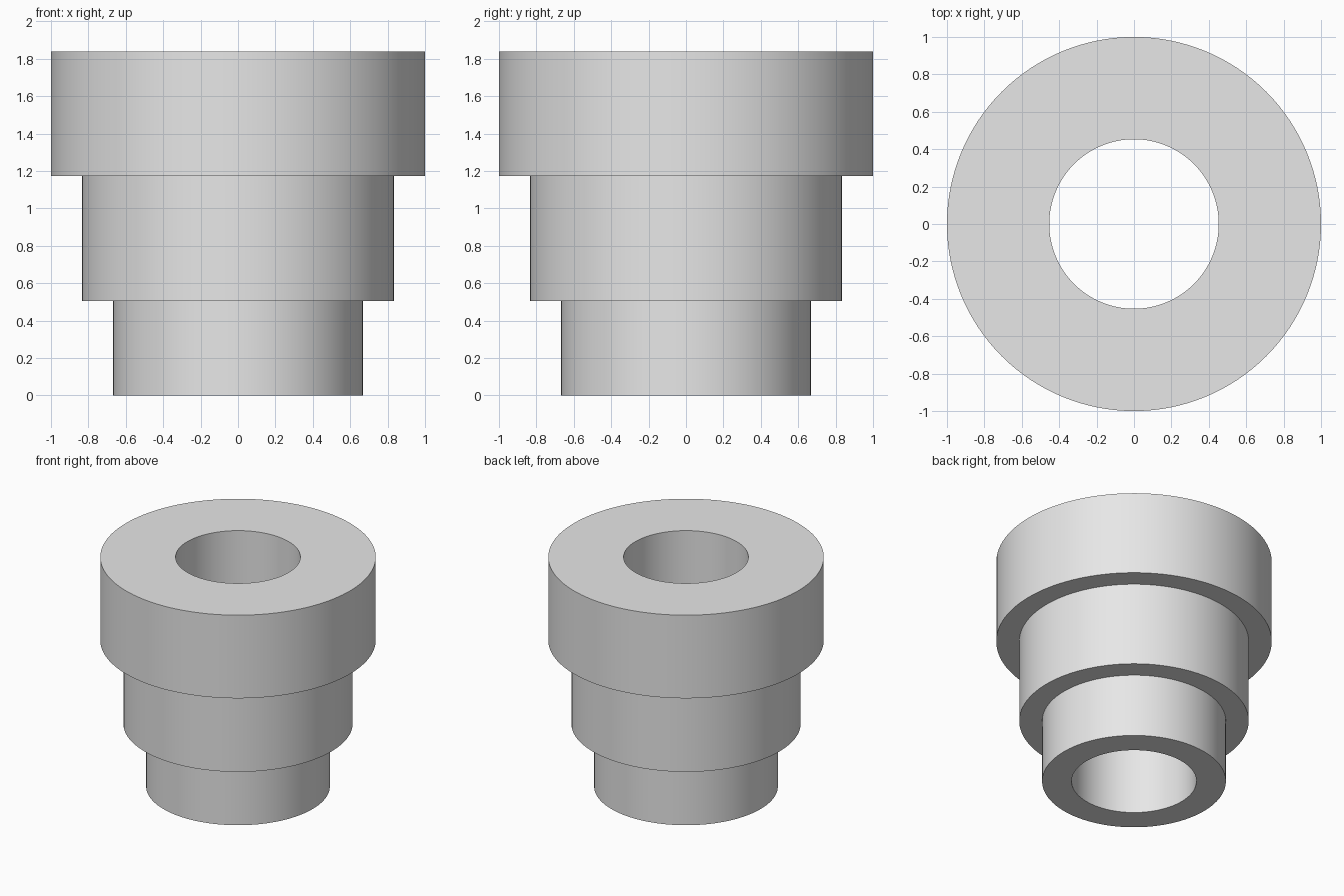
import bpy
import bmesh
from math import tau, cos, sin

SEGMENTS = 128
BORE = 0.453

default = bpy.data.objects.get("Cube")
if default:
    bpy.data.objects.remove(default, do_unlink=True)

# Plain grey material
grey = bpy.data.materials.new("light_grey")
grey.use_nodes = True
colour = (0.8, 0.8, 0.8, 1)
grey.diffuse_color = colour
grey.node_tree.nodes["Principled BSDF"].inputs["Base Color"].default_value = colour

# Closed half-section (radius, height): three steps outside, straight bore inside
profile = [
    (BORE, 0), (0.667, 0),
    (0.667, 0.505), (0.833, 0.505),
    (0.833, 1.172), (1, 1.172),
    (1, 1.838), (BORE, 1.838),
]


def lathe(name, section, material):
    """Sweep a closed section around the z axis."""
    bm = bmesh.new()
    rings = [[bm.verts.new((r * cos(tau * i / SEGMENTS), r * sin(tau * i / SEGMENTS), z))
              for i in range(SEGMENTS)] for r, z in section]
    for k, lower in enumerate(rings):
        upper = rings[(k + 1) % len(rings)]
        for i in range(SEGMENTS):
            j = (i + 1) % SEGMENTS
            bm.faces.new((lower[i], lower[j], upper[j], upper[i]))
    bmesh.ops.recalc_face_normals(bm, faces=bm.faces)
    mesh = bpy.data.meshes.new(name)
    bm.to_mesh(mesh)
    bm.free()
    mesh.materials.append(material)
    obj = bpy.data.objects.new(name, mesh)
    bpy.context.collection.objects.link(obj)
    return obj


# Stepped bushing with smooth walls and sharp step edges
bushing = lathe("stepped_bushing", profile, grey)
bpy.ops.object.select_all(action="DESELECT")
bushing.select_set(True)
bpy.context.view_layer.objects.active = bushing
bpy.ops.object.shade_smooth_by_angle(angle=0.5)
